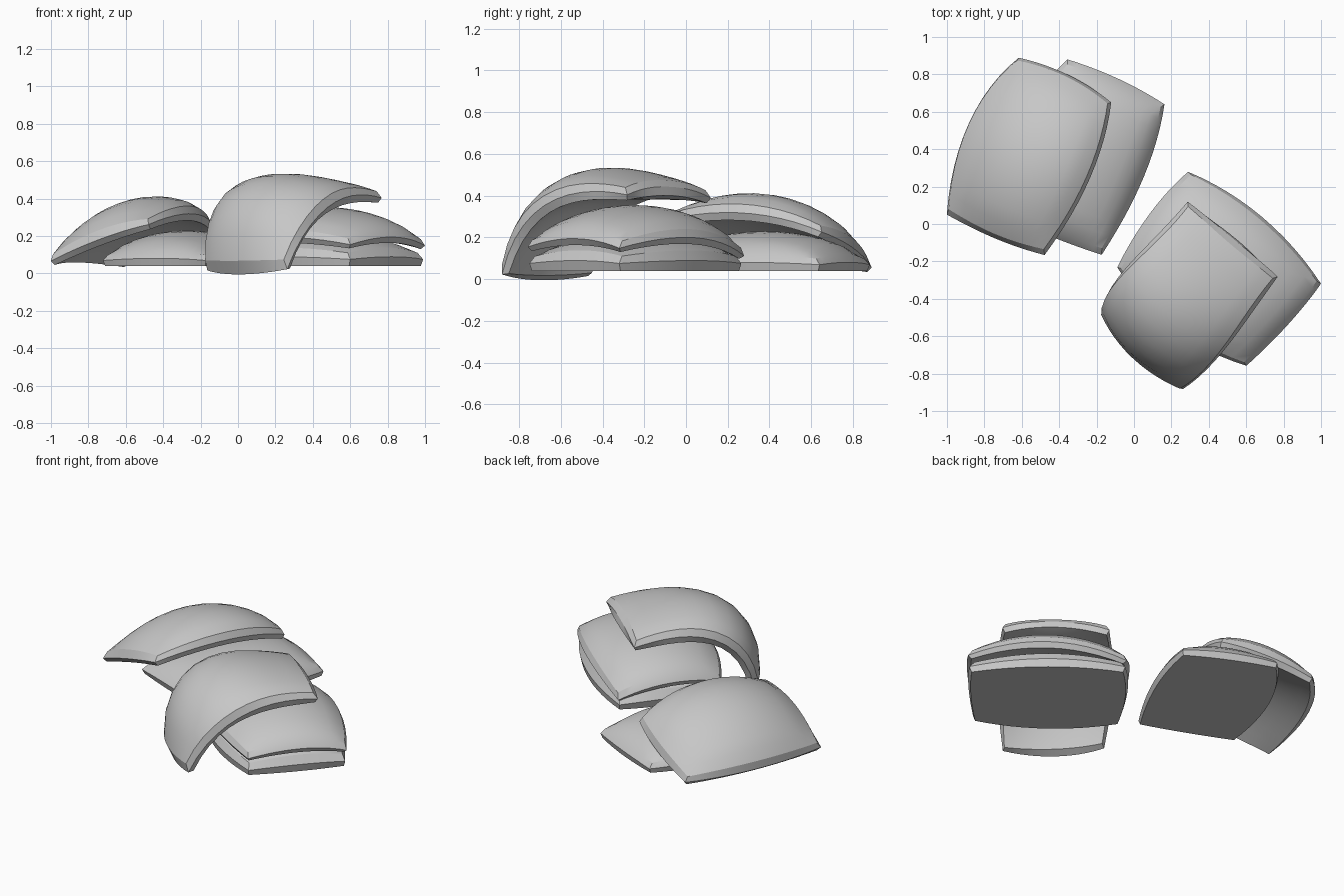
import bpy, bmesh, math
from mathutils import Vector

if "Cube" in bpy.data.objects:
    bpy.data.objects.remove(bpy.data.objects["Cube"], do_unlink=True)

grey = bpy.data.materials.new("plain grey")
grey.use_nodes = True
COLOUR = (0.57, 0.57, 0.57, 1)
grey.diffuse_color = COLOUR
grey.node_tree.nodes["Principled BSDF"].inputs["Base Color"].default_value = COLOUR

N = 12  # cells per side


def weights(s, count):
    """Smooth blend through evenly spaced points, s from -1 to 1."""
    nodes = [2 * k / (count - 1) - 1 for k in range(count)]
    return [math.prod((s - b) / (a - b) for b in nodes if b != a) for a in nodes]


def patch(points, u, v):
    p = Vector((0, 0, 0))
    for j, wv in enumerate(weights(v, len(points) // 3)):
        for i, wu in enumerate(weights(u, 3)):
            p += points[3 * j + i] * wu * wv
    return p


def slab(name, plan, heights, rim, dome):
    """Domed slab standing on a curved underside given by rows of three points."""
    net = [Vector((x, y, z)) for (x, y), z in zip(plan, heights)]
    bm = bmesh.new()

    def edge_lift(u, v):
        # rim swells towards the middle of each side
        return rim * (1 + 0.4 * (2 - u * u - v * v))

    def top_lift(u, v):
        return edge_lift(u, v) + dome * max(0, (1 - u * u) * (1 - v * v)) ** 0.6

    def vert(u, v, lift):
        e = 0.01
        du = patch(net, u + e, v) - patch(net, u - e, v)
        dv = patch(net, u, v + e) - patch(net, u, v - e)
        return bm.verts.new(patch(net, u, v) + du.cross(dv).normalized() * lift)

    def sheet(scale, lift):
        steps = [2 * k / N - 1 for k in range(N + 1)]
        return [[vert(u * scale, v * scale, lift(u, v)) for u in steps] for v in steps]

    def border(g):
        return (g[0][:-1] + [r[-1] for r in g[:-1]]
                + g[-1][:0:-1] + [r[0] for r in g[:0:-1]])

    under = sheet(0.97, lambda u, v: 0)
    top = sheet(0.93, top_lift)
    for g in (under, top):
        for j in range(N):
            for i in range(N):
                bm.faces.new((g[j][i], g[j][i + 1], g[j + 1][i + 1], g[j + 1][i]))
    # rim: undercut wall, then chamfer
    steps = [2 * k / N - 1 for k in range(N)]
    loop = ([(s, -1) for s in steps] + [(1, s) for s in steps]
            + [(-s, 1) for s in steps] + [(-1, -s) for s in steps])
    middle = [vert(u, v, edge_lift(u, v) * 0.5) for u, v in loop]
    for low, high in ((border(under), middle), (middle, border(top))):
        for k in range(len(loop)):
            n = (k + 1) % len(loop)
            bm.faces.new((low[k], low[n], high[n], high[k]))
    bmesh.ops.recalc_face_normals(bm, faces=bm.faces)
    mesh = bpy.data.meshes.new(name)
    bm.to_mesh(mesh)
    bm.free()
    mesh.materials.append(grey)
    obj = bpy.data.objects.new(name, mesh)
    bpy.context.collection.objects.link(obj)
    return obj


# Outlines: rows of three points, front to back
back_plan = [(-.99, .05), (-.72, -.07), (-.47, -.165),
             (-.86, .53), (-.55, .38), (-.24, .25),
             (-.61, .88), (-.35, .775), (-.12, .64)]
shifted_plan = [(x + .29 - .035 * y + .04 * (x + .5), y) for x, y in back_plan]
front_plan = [(-.08, -.23), (.21, -.55), (.6, -.75),
              (.09, .05), (.45, -.25), (.82, -.53),
              (.29, .265), (.68, .03), (.99, -.32)]
draped_plan = [(-.14, -.45), (.045, -.665), (.28, -.86),
               (-.06, -.28), (.15, -.51), (.435, -.705),
               (.11, -.075), (.36, -.28), (.61, -.5),
               (.29, .11), (.55, -.07), (.76, -.28)]

parts = [
    # back pair
    slab("back_lower_slab", shifted_plan, [.04] * 9, .058, .085),
    slab("back_upper_slab", back_plan,
         [.04, .15, .235, .05, .25, .28, .03, .12, .2], .055, .04),
    # front stack
    slab("front_bottom_slab", front_plan, [.04] * 9, .07, .05),
    slab("front_middle_slab", front_plan,
         [.12, .16, .13, .155, .21, .16, .09, .165, .125], .05, .055),
    slab("front_draped_slab", draped_plan,
         [.01, -.01, .01, .32, .355, .28, .39, .39, .375, .36, .405, .375], .06, .03),
]

bpy.ops.object.select_all(action='DESELECT')
for obj in parts:
    obj.select_set(True)
bpy.context.view_layer.objects.active = parts[0]
bpy.ops.object.shade_smooth_by_angle(angle=math.radians(25))
